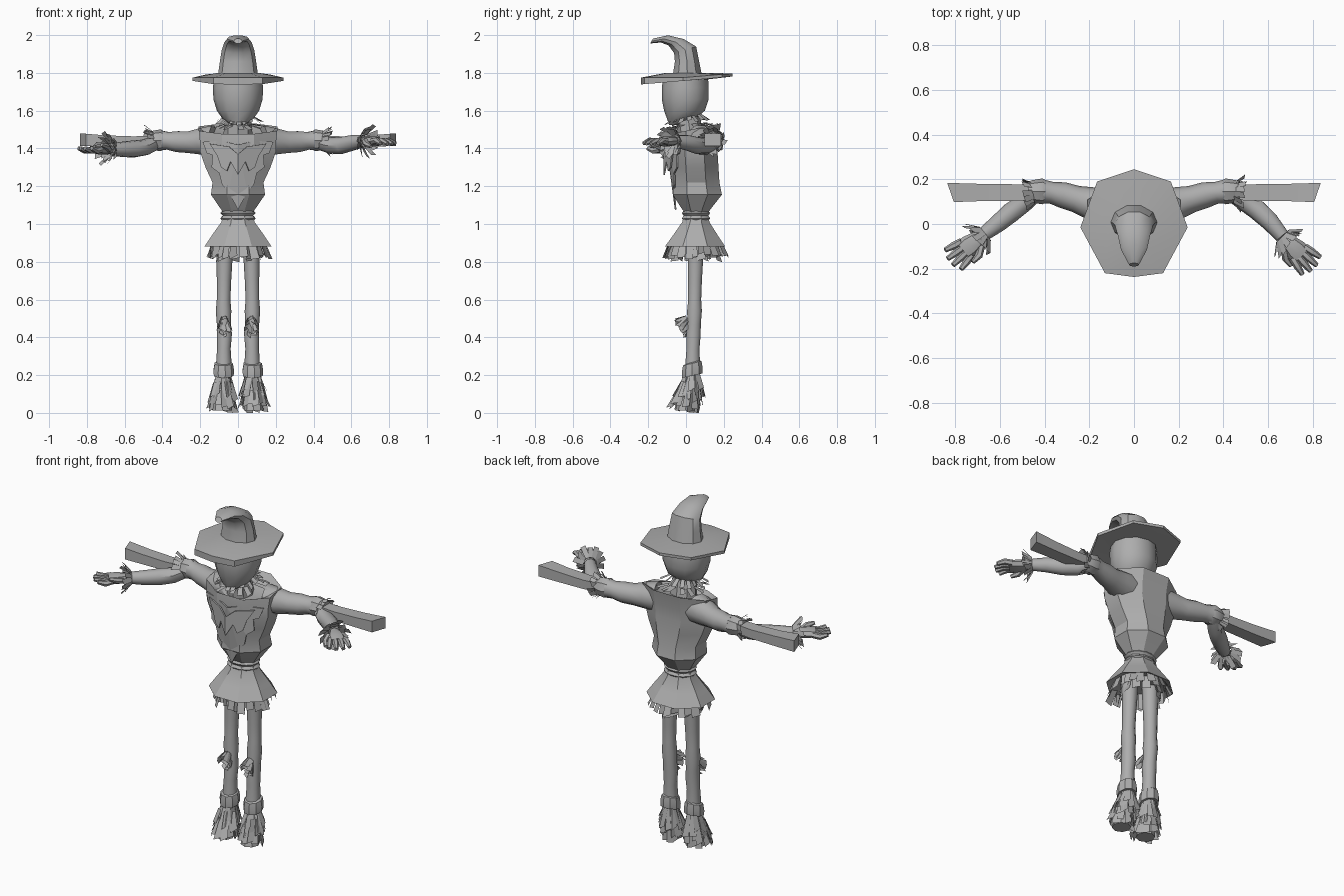
import bpy, bmesh, math, random
from mathutils import Vector as V

if "Cube" in bpy.data.objects:
    bpy.data.objects.remove(bpy.data.objects["Cube"])

random.seed(4)
grey = bpy.data.materials.new("plain grey")
grey.diffuse_color = (0.42, 0.42, 0.42, 1)
grey.use_nodes = True
grey.node_tree.nodes["Principled BSDF"].inputs["Base Color"].default_value = grey.diffuse_color


def finish(name, bm, angle=35, recalc=True):
    if recalc:
        bmesh.ops.recalc_face_normals(bm, faces=bm.faces)
    me = bpy.data.meshes.new(name)
    bm.to_mesh(me)
    bm.free()
    me.materials.append(grey)
    ob = bpy.data.objects.new(name, me)
    bpy.context.collection.objects.link(ob)
    if angle:
        bpy.ops.object.select_all(action='DESELECT')
        ob.select_set(True)
        bpy.context.view_layer.objects.active = ob
        bpy.ops.object.shade_smooth_by_angle(angle=math.radians(angle))
    return ob


def skin(name, rings, caps=(True, True), loop=False, angle=35):
    """Bridge rings of points into one surface."""
    bm = bmesh.new()
    vs = [[bm.verts.new(p) for p in r] for r in rings]
    n = len(vs[0])
    for a, b in zip(vs, vs[1:] + ([vs[0]] if loop else [])):
        for i in range(n):
            j = (i + 1) % n
            bm.faces.new((a[i], a[j], b[j], b[i]))
    if not loop:
        if caps[0]:
            bm.faces.new(vs[0][::-1])
        if caps[1]:
            bm.faces.new(vs[-1])
    return finish(name, bm, angle)


def ring(c, u, v, n, off=0.0):
    return [V(c) + V(u) * math.cos(t) + V(v) * math.sin(t)
            for t in ((i + off) * math.tau / n for i in range(n))]


def loft(name, rows, n=8, off=0.0, caps=(True, True), angle=35):
    """rows: (z, y centre, x radius, y radius, tilt in z)"""
    k = 1 / math.cos(math.pi / n) if off else 1
    return skin(name, [ring((0, cy, z), (rx * k, 0, 0), (0, ry * k, t), n, off)
                       for z, cy, rx, ry, t in rows], caps, angle=angle)


def tube(name, pts, n=8, angle=40):
    """pts: (x, y, z, radius) along a path"""
    P = [V(p[:3]) for p in pts]
    rings = []
    for i, p in enumerate(P):
        d = (P[min(i + 1, len(P) - 1)] - P[max(i - 1, 0)]).normalized()
        u = d.cross(V((0, 0, 1)) if abs(d.z) < .8 else V((0, 1, 0))).normalized()
        rings.append(ring(p, u * pts[i][3], d.cross(u) * pts[i][3], n))
    return skin(name, rings, angle=angle)


def straw(name, layers):
    """layers: (base centre, axis, base radius, tip radius, length, blades, width)"""
    bm = bmesh.new()
    for c, ax, r0, r1, ln, cnt, w in layers:
        c, ax = V(c), V(ax).normalized()
        u = ax.cross(V((0, 1, 0)) if abs(ax.z) > .7 else V((0, 0, 1))).normalized()
        v = ax.cross(u)
        for i in range(cnt):
            t = (i + random.uniform(-.3, .3)) * math.tau / cnt
            rad = u * math.cos(t) + v * math.sin(t)
            tan = (ax.cross(rad) + rad * random.uniform(-.5, .5)) * w / 2
            b = c + rad * r0
            e = c + rad * r1 * random.uniform(.8, 1.1) + ax * ln * random.uniform(.7, 1.05)
            q = [b - tan * .8, b + tan * .8, e + tan, e - tan + (e - b) * random.uniform(-.25, 0)]
            for p in q:
                p.z = max(p.z, 0)
            bm.faces.new([bm.verts.new(p) for p in q])
    return finish(name, bm, 0, False)


# Hat brim: uneven octagon, thicker at the front
half = [(0, .245), (.165, .19), (.24, -.015), (.13, -.22), (0, -.237)]
rim = half + [(-x, y) for x, y in half[3:0:-1]]
top = lambda y: 1.775 + .022 * max(0, y / .245)
thick = lambda y: .016 + .02 * max(0, -y / .237)
skin("hat_brim", [
    [(x * .45, y * .45, 1.765) for x, y in rim],
    [(x, y, top(y) - thick(y)) for x, y in rim],
    [(x, y, top(y)) for x, y in rim],
    [(x * .45, y * .45, 1.80) for x, y in rim]], angle=20)

# Hat crown: curls forward to a blunt tip; rows give front point, back point, half width
crown = [((-.075, 1.78), (.09, 1.78), .107), ((-.062, 1.86), (.073, 1.86), .096),
         ((-.066, 1.905), (.057, 1.94), .086), ((-.095, 1.945), (-.01, 1.98), .072),
         ((-.135, 1.96), (-.095, 2.0), .058), ((-.19, 1.955), (-.175, 1.982), .022)]
skin("hat_crown", [ring((0, (f[0] + b[0]) / 2, (f[1] + b[1]) / 2), (w, 0, 0),
                        (0, (b[0] - f[0]) / 2, (b[1] - f[1]) / 2), 10) for f, b, w in crown])

# Sack head and neck
loft("head", [(1.525, -.055, .035, .035, 0), (1.555, -.025, .08, .075, 0),
              (1.60, -.008, .112, .108, 0), (1.66, -.004, .13, .124, 0),
              (1.72, -.004, .133, .124, 0), (1.785, -.002, .125, .118, 0)], 12)
loft("neck", [(1.42, .03, .08, .07, 0), (1.57, .01, .07, .065, 0)], 8)
straw("neck_straw", [((0, .01, 1.575), (0, .1, -1), .07, .125, .04, 16, .025),
                     ((0, .03, 1.53), (0, .1, -1), .07, .15, .02, 12, .03)])

# Shirt body with an open collar
loft("torso", [(1.06, .055, .078, .062, 0), (1.085, .055, .095, .08, 0),
               (1.155, .06, .143, .13, 0), (1.22, .055, .135, .122, 0),
               (1.30, .05, .172, .122, 0), (1.38, .045, .2, .122, 0),
               (1.43, .045, .2, .125, .02), (1.505, .055, .208, .13, .03),
               (1.47, .045, .12, .09, .02)], 8, .5, angle=30)

# Ragged bib on the chest, two layers
def bib(name, pts, y0):
    bm = bmesh.new()
    for s in (1, -1):
        bm.faces.new([bm.verts.new((s * x, y0 + .4 * x + .28 * max(0, 1.24 - z), z))
                      for x, z in pts][::-s])
    bmesh.ops.remove_doubles(bm, verts=bm.verts, dist=.0005)
    bmesh.ops.triangulate(bm, faces=bm.faces)
    ob = finish(name, bm, 0)
    ob.modifiers.new("cloth", 'SOLIDIFY').thickness = .008

bib("bib_outer", [(0, 1.42), (.09, 1.44), (.188, 1.435), (.165, 1.375), (.135, 1.365),
                  (.14, 1.30), (.10, 1.27), (.085, 1.21), (.05, 1.17), (0, 1.075)], -.105)
bib("bib_inner", [(0, 1.37), (.05, 1.41), (.15, 1.425), (.11, 1.36), (.09, 1.30),
                  (.06, 1.28), (.04, 1.33), (0, 1.26)], -.12)

# Rope belt: two coils
for z in (1.03, 1.058):
    loft("belt_coil", [(z - .013, .053, .082, .067, 0), (z, .053, .094, .077, 0),
                       (z + .013, .053, .082, .067, 0)], 14)

# Shirt skirt, open below, with straw fringe
loft("shirt_skirt", [(1.045, .053, .08, .065, 0), (1.01, .052, .088, .072, 0),
                     (.945, .05, .135, .115, 0), (.88, .048, .178, .16, 0),
                     (.90, .048, .13, .12, 0)], 8, .5, (False, True), 25)
straw("skirt_fringe", [((0, .048, .90), (0, 0, -1), .14, .165, .085, 26, .045),
                       ((0, .048, .90), (0, 0, -1), .10, .12, .10, 16, .045)])

for s, side in ((1, "left"), (-1, "right")):
    x = s * .072
    # Trouser legs, knee straw, cuffs
    tube(side + "_leg", [(x, .05, .90, .046), (x, .05, .80, .042), (x * 1.03, .048, .70, .038),
                         (x * 1.06, .046, .60, .036), (x * 1.06, .045, .54, .041),
                         (x * 1.04, .043, .47, .037), (x, .04, .42, .04),
                         (x * 1.04, .037, .34, .036), (x * 1.04, .035, .24, .042)], 10)
    straw(side + "_knee_straw", [((x, .012, .50), (0, -.75, -.7), .015, .038, .075, 9, .025),
                                 ((x, .012, .46), (0, -.8, -.4), .02, .04, .05, 7, .025)])
    xc = s * .077
    skin(side + "_cuff", [ring((xc, .033, z), (r, 0, 0), (0, r, .012), 9) for z, r in
                          ((.20, .04), (.197, .054), (.225, .056), (.262, .05), (.268, .038))])
    # Straw feet, leaning forward
    xf = s * .083
    skin(side + "_foot_core", [ring((s * a, b, z), (r, 0, 0), (0, r, 0), 8) for a, b, z, r in
                               ((.077, .035, .22, .035), (.08, .02, .12, .045),
                                (.083, -.005, .012, .052))], angle=20)
    straw(side + "_foot_straw", [((xc, .035, .21), (s * .03, -.05, -1), .032, .07, .125, 13, .038),
                                 ((xf, .025, .16), (0, -.14, -1), .045, .078, .115, 13, .038),
                                 ((xf, .01, .11), (0, -.2, -1), .05, .08, .11, 14, .038)])
    # Sleeve, rolled cuff, elbow straw, cross beam
    tube(side + "_sleeve", [(s * a, b, c, r) for a, b, c, r in
         ((.13, .075, 1.44, .085), (.20, .095, 1.437, .072), (.26, .112, 1.433, .06),
          (.32, .13, 1.436, .058), (.37, .14, 1.44, .049), (.41, .145, 1.443, .054))], 10)
    tube(side + "_sleeve_cuff", [(s * a, .146, 1.443, r) for a, r in
         ((.395, .05), (.41, .058), (.455, .05), (.475, .044))], 8)
    straw(side + "_elbow_straw", [((s * .45, .14, 1.443), (s, -.1, 0), .045, .075, .05, 13, .028)])
    skin(side + "_beam", [[(s * (a - (.03 if dy < 0 else 0) * e), .141 + dy * w, z + dz * h)
                           for dy, dz in ((-1, -1), (1, -1), (1, 1), (-1, 1))]
                          for a, e, z, w, h in ((.36, 0, 1.447, .03, .025),
                                                (.55, 0, 1.438, .037, .026),
                                                (.70, 0, 1.44, .039, .029),
                                                (.836, 1, 1.445, .043, .033))], angle=20)


def hand(side, wrist, d, up):
    """Palm, four fingers, thumb and a straw ruff at the wrist."""
    w, d = V(wrist), V(d).normalized()
    a = d.cross(V((0, 0, 1))).normalized()
    b = a.cross(d) * up
    skin(side + "_palm", [ring(w + d * t, a * p, b * q, 8) for t, p, q in
                          ((-.02, .025, .024), (.02, .04, .028), (.06, .05, .027),
                           (.095, .045, .02))])
    for i in range(4):
        k = i - 1.5
        m = w + a * k * .025 + d * .075
        ln = .105 - abs(k) * .016
        pts = [m, m + d * ln * .5 + a * k * .006 + b * .008, m + d * ln + a * k * .012 - b * .006]
        tube(side + "_finger", [(*p, r) for p, r in zip(pts, (.017, .017, .011))], 6)
    m = w + a * .035 * up + d * .02
    tube(side + "_thumb", [(*m, .017), (*(m + d * .035 + a * .025 * up - b * .015), .017),
                           (*(m + d * .075 + a * .03 * up - b * .025), .01)], 6)
    straw(side + "_wrist_straw", [(w - d * .03, d, .035, .085, .06, 13, .03),
                                  (w - d * .02, d, .03, .07, .035, 10, .028)])


# Forearms and hands bent forward, one lower than the other
tube("left_forearm", [(.44, .14, 1.43, .04), (.49, .105, 1.415, .043), (.55, .065, 1.415, .046),
                      (.61, .01, 1.43, .042), (.665, -.055, 1.44, .033)], 9)
hand("left", (.685, -.075, 1.44), (.70, -.72, -.05), 1)
tube("right_forearm", [(-.44, .14, 1.43, .04), (-.49, .095, 1.405, .043), (-.55, .05, 1.397, .046),
                       (-.61, .0, 1.395, .041), (-.67, -.045, 1.395, .033)], 9)
hand("right", (-.69, -.06, 1.395), (-.76, -.63, 0), -1)
